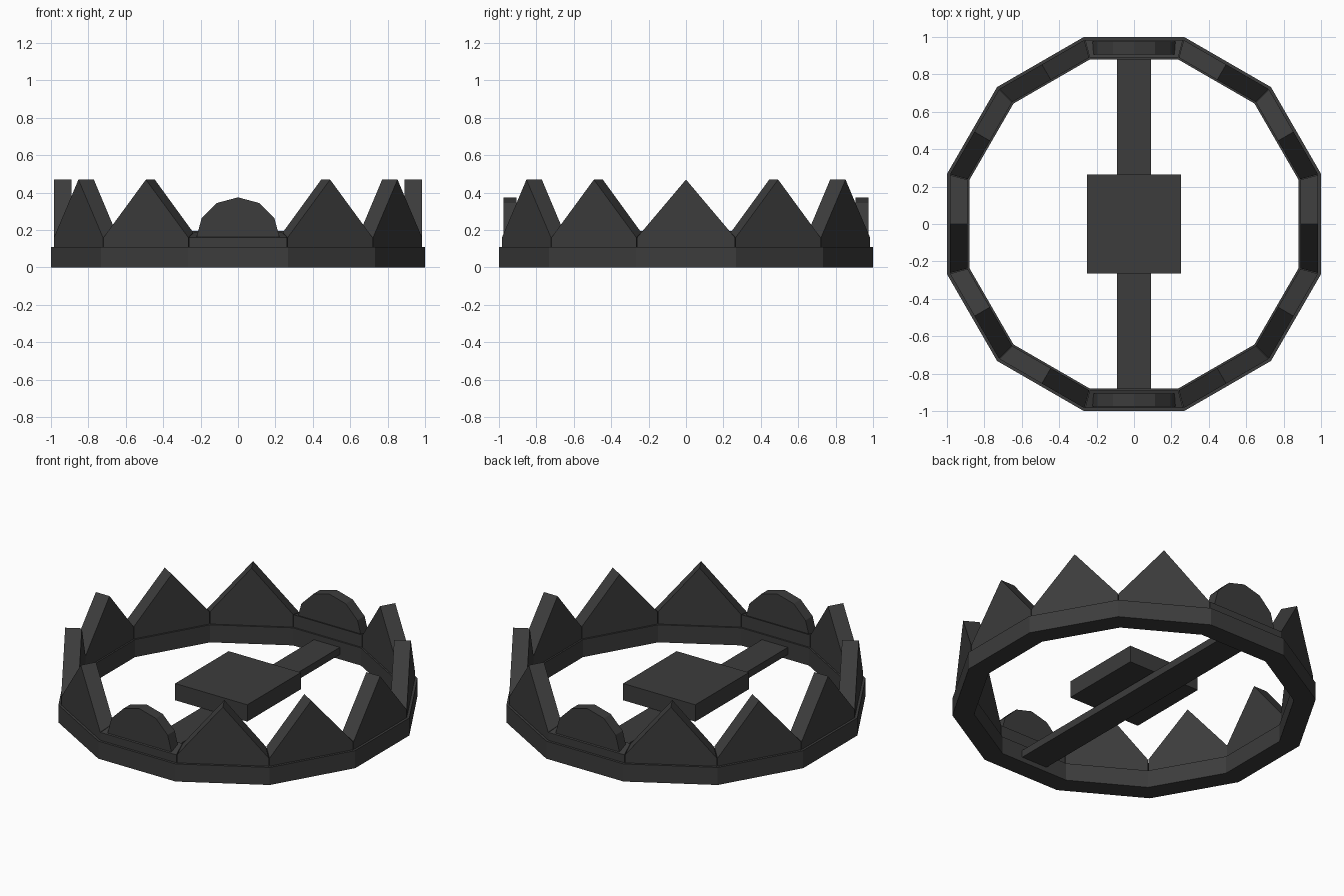
import bpy, bmesh, math
from mathutils import Matrix

if "Cube" in bpy.data.objects:
    bpy.data.objects.remove(bpy.data.objects["Cube"])

mat = bpy.data.materials.new("dark_iron")
mat.diffuse_color = (0.045, 0.045, 0.045, 1)
mat.use_nodes = True
mat.node_tree.nodes["Principled BSDF"].inputs["Base Color"].default_value = mat.diffuse_color


def finish(name, bm):
    bmesh.ops.recalc_face_normals(bm, faces=bm.faces)
    me = bpy.data.meshes.new(name)
    bm.to_mesh(me)
    bm.free()
    me.materials.append(mat)
    ob = bpy.data.objects.new(name, me)
    bpy.context.collection.objects.link(ob)
    return ob


def loft(name, loops, angle=0.0, capped=True):
    """Skin matching point loops, cap the ends (or join last to first), spin about z."""
    bm = bmesh.new()
    rows = [[bm.verts.new(p) for p in loop] for loop in loops]
    n = len(rows[0])
    pairs = list(zip(rows, rows[1:]))
    if capped:
        bm.faces.new(rows[0])
        bm.faces.new(rows[-1])
    else:
        pairs.append((rows[-1], rows[0]))
    for a, b in pairs:
        for i in range(n):
            j = (i + 1) % n
            bm.faces.new((a[i], a[j], b[j], b[i]))
    bmesh.ops.rotate(bm, verts=bm.verts, matrix=Matrix.Rotation(angle, 3, 'Z'))
    return finish(name, bm)


def box(name, x, y, z0, z1):
    return loft(name, [[(-x, -y, z), (x, -y, z), (x, y, z), (-x, y, z)] for z in (z0, z1)])


# twelve-sided base ring
section = [(0.88, 0), (1.0, 0), (1.0, 0.11), (0.88, 0.11)]
c = math.cos(math.pi / 12)
loft("base_ring", [[(r / c * math.cos(t), r / c * math.sin(t), z) for r, z in section]
                   for t in [math.radians(15 + 30 * k) for k in range(12)]], capped=False)

# one jaw piece per ring side: hinges at front and back, pointed teeth elsewhere
# rim = (radius, half width, shoulder height) on outer and inner faces
rims = [(0.985, 0.262, 0.16), (0.89, 0.237, 0.188)]
for k in range(12):
    a = math.radians(30 * k)
    if k % 6 == 3:
        loft("hinge_base", [[(r, -w, 0.11), (r, w, 0.11), (r, w, s), (r, -w, s)]
                            for r, w, s in rims], a)
        arc = [math.radians(30 * i) for i in range(7)]
        loft("hinge_knuckle", [[(r, 0.225 * math.cos(t), 0.15 + 0.225 * math.sin(t))
                                for t in arc] for r in (0.975, 0.905)], a)
    else:
        loft("tooth", [[(r, -w, 0.11), (r, w, 0.11), (r, w, s), (r, 0, 0.47), (r, -w, s)]
                       for r, w, s in rims], a)

# crossbar and trigger plate
box("crossbar", 0.09, 0.885, 0.03, 0.075)
box("trigger_plate", 0.25, 0.265, 0.09, 0.195)
